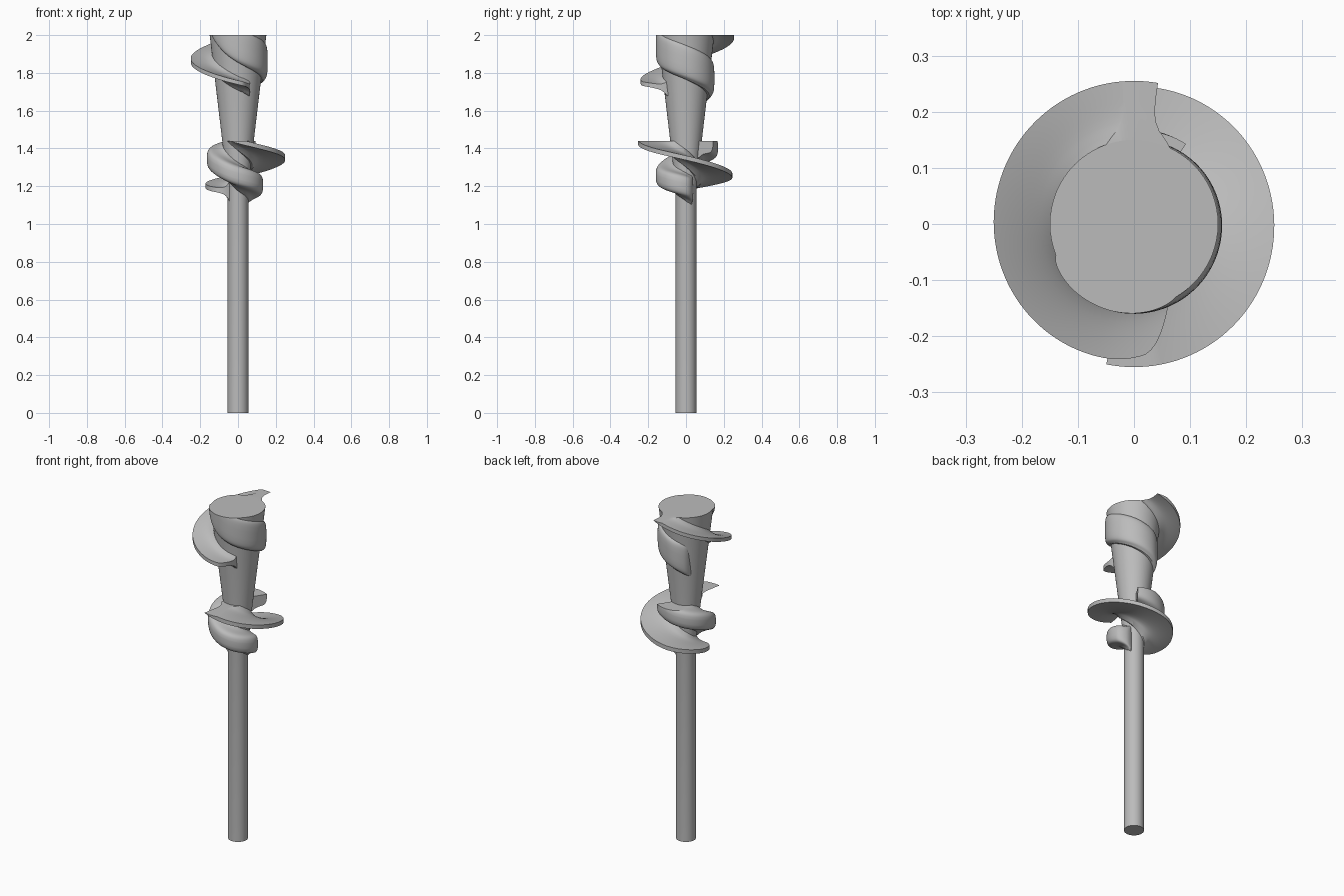
import bpy, bmesh, math

cube = bpy.data.objects.get("Cube")
if cube:
    bpy.data.objects.remove(cube, do_unlink=True)

steel = bpy.data.materials.new("grey_steel")
steel.use_nodes = True
GREY = (0.5, 0.5, 0.5, 1)
steel.diffuse_color = GREY
steel.node_tree.nodes["Principled BSDF"].inputs["Base Color"].default_value = GREY

SHAFT_R, TOP_R, CONE_Z, TOP_Z, STEP_Z = 0.055, 0.15, 1.2, 2.0, 1.44


def core_radius(z):
    t = min(max((z - CONE_Z) / (TOP_Z - CONE_Z), 0), 1)
    return SHAFT_R + (TOP_R - SHAFT_R) * t


def finish(bm, name):
    bmesh.ops.recalc_face_normals(bm, faces=bm.faces)
    mesh = bpy.data.meshes.new(name)
    bm.to_mesh(mesh)
    bm.free()
    ob = bpy.data.objects.new(name, mesh)
    bpy.context.collection.objects.link(ob)
    mesh.materials.append(steel)
    bpy.ops.object.select_all(action="DESELECT")
    ob.select_set(True)
    bpy.context.view_layer.objects.active = ob
    bpy.ops.object.shade_smooth_by_angle(angle=math.radians(35))


def skin(bm, rings):
    """Join closed rings of points into a capped tube."""
    rows = [[bm.verts.new(p) for p in ring] for ring in rings]
    n = len(rows[0])
    for a, b in zip(rows, rows[1:]):
        for i in range(n):
            j = (i + 1) % n
            bm.faces.new((a[i], a[j], b[j], b[i]))
    bm.faces.new(rows[0])
    bm.faces.new(rows[-1])


def sample(keys, angle):
    """Monotone cubic blend of (angle, height, radius) keys."""
    def slope(i, c):
        if i == 0 or i == len(keys) - 1:
            k = min(max(i, 1), len(keys) - 1)
            return (keys[k][c] - keys[k - 1][c]) / (keys[k][0] - keys[k - 1][0])
        d = [(keys[k][c] - keys[k - 1][c]) / (keys[k][0] - keys[k - 1][0]) for k in (i, i + 1)]
        return 0 if d[0] * d[1] <= 0 else 2 * d[0] * d[1] / (d[0] + d[1])

    i = max(k for k in range(len(keys) - 1) if keys[k][0] <= angle)
    w = keys[i + 1][0] - keys[i][0]
    t = (angle - keys[i][0]) / w
    out = []
    for c in (1, 2):
        a, b = keys[i][c], keys[i + 1][c]
        out.append(a * (1 + 2 * t) * (1 - t) ** 2 + b * t * t * (3 - 2 * t)
                   + w * t * (1 - t) * (slope(i, c) * (1 - t) - slope(i + 1, c) * t))
    return out


def flight(name, keys, half, fillet, rounding, clip):
    """Sweep a filleted blade section along a descending helix, cut flat on top."""
    bm = bmesh.new()
    rings = []
    start, end = keys[0][0], keys[-1][0]
    steps = int((end - start) / 3)
    for k in range(steps + 1):
        angle = start + (end - start) * k / steps
        z, rim = sample(keys, angle)
        core = core_radius(z)
        root = core - 0.02
        rim = max(rim, root + 0.003)
        upper = []
        for i in range(15):
            s = math.sin(i / 14 * math.pi / 2)
            r = root + (rim - root) * s
            h = half + fillet * math.exp(-max(r - core, 0) / 0.018)
            if rounding:
                h *= max(1 - s ** rounding, 0.02) ** (1 / 3)
            upper.append((r, h))
        ring = [(r, z + h) for r, h in upper] + [(r, z - h) for r, h in reversed(upper)]
        a = math.radians(angle)
        rings.append([(r * math.cos(a), r * math.sin(a), h) for r, h in ring])
    skin(bm, rings)
    geom = bm.verts[:] + bm.edges[:] + bm.faces[:]
    bmesh.ops.bisect_plane(bm, geom=geom, plane_co=(0, 0, clip), plane_no=(0, 0, 1), clear_outer=True)
    bmesh.ops.holes_fill(bm, edges=[e for e in bm.edges if e.is_boundary], sides=0)
    finish(bm, name)


# Shaft with its widening upper cone
bm = bmesh.new()
skin(bm, [[(r * math.cos(math.tau * i / 64), r * math.sin(math.tau * i / 64), z) for i in range(64)]
          for r, z in ((SHAFT_R, 0), (SHAFT_R, CONE_Z), (TOP_R, TOP_Z))])
finish(bm, "shaft_and_cone")

# Wide thin blades: angle, height, rim radius
flight("upper_blade", [(50, 2.06, .255), (97, 1.985, .255), (180, 1.865, .25), (255, 1.765, .245),
                       (274, 1.745, .235), (290, 1.73, .17), (305, 1.715, .1)], 0.011, 0.03, 0, TOP_Z)
flight("lower_blade", [(-130, 1.49, .255), (-83, 1.43, .255), (0, 1.35, .25), (90, 1.255, .245),
                       (140, 1.215, .205), (180, 1.19, .155), (200, 1.18, .115), (220, 1.17, .04)],
       0.012, 0.04, 0, STEP_Z)

# Narrow thick ridges on the opposite side
flight("upper_ridge", [(190, 2.12, .16), (270, 1.95, .16), (360, 1.86, .157), (450, 1.77, .15),
                       (480, 1.74, .137), (505, 1.715, .1)], 0.075, 0.02, 10, TOP_Z)
flight("lower_ridge", [(57, 1.43, .17), (90, 1.405, .17), (180, 1.345, .165), (270, 1.255, .16),
                       (360, 1.2, .13), (385, 1.185, .09), (400, 1.18, .04)], 0.055, 0.025, 8, STEP_Z)
